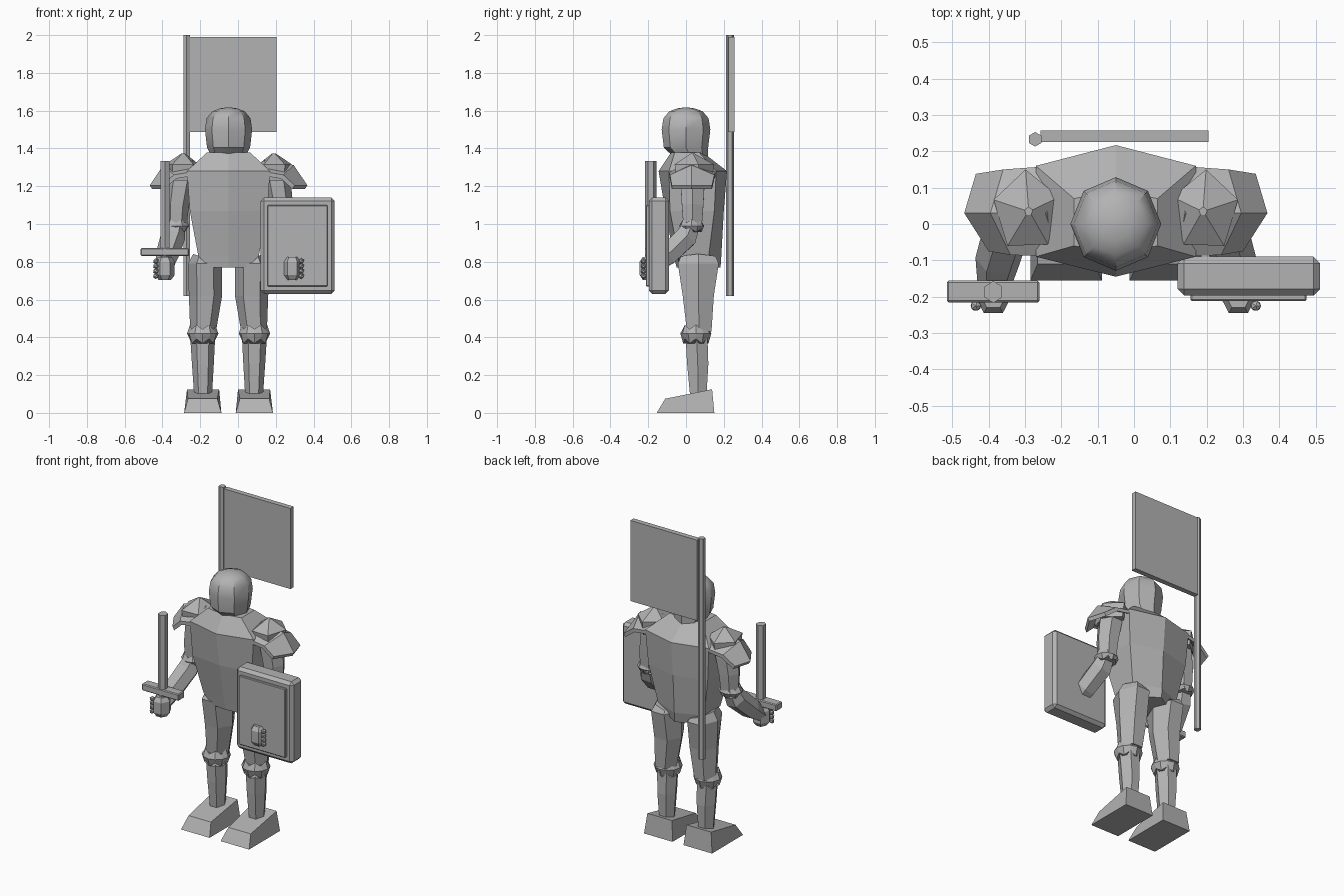
import bpy, bmesh, math
from mathutils import Vector

if "Cube" in bpy.data.objects:
    bpy.data.objects.remove(bpy.data.objects["Cube"])

CX = -0.05  # symmetry plane of the figure
steel = bpy.data.materials.new("steel_grey")
steel.diffuse_color = (0.45, 0.45, 0.45, 1)
steel.use_nodes = True
steel.node_tree.nodes["Principled BSDF"].inputs["Base Color"].default_value = steel.diffuse_color


def finish(bm, name, bevel=0, smooth=0):
    bmesh.ops.recalc_face_normals(bm, faces=bm.faces[:])
    me = bpy.data.meshes.new(name)
    bm.to_mesh(me)
    bm.free()
    me.materials.append(steel)
    ob = bpy.data.objects.new(name, me)
    bpy.context.collection.objects.link(ob)
    if bevel:
        m = ob.modifiers.new("bevel", 'BEVEL')
        m.width, m.segments = bevel, 1
    if smooth:
        bpy.ops.object.select_all(action='DESELECT')
        ob.select_set(True)
        bpy.context.view_layer.objects.active = ob
        bpy.ops.object.shade_smooth_by_angle(angle=math.radians(smooth))
    return ob


def loft(name, rings, side=1, **kw):
    """Skin closed rings; side=-1 mirrors across the figure's middle."""
    bm = bmesh.new()
    vs = [[bm.verts.new((p[0] if side > 0 else 2 * CX - p[0], p[1], p[2]))
           for p in r] for r in rings]
    n = len(vs[0])
    for a, b in zip(vs, vs[1:]):
        for i in range(n):
            bm.faces.new((a[i], a[(i + 1) % n], b[(i + 1) % n], b[i]))
    bm.faces.new(vs[0])
    bm.faces.new(vs[-1])
    return finish(bm, name, **kw)


def ring(x, y, z, rx, ry=None, n=6, rot=0.0, zig=0.0):
    ry = rx if ry is None else ry
    return [(x + rx * math.cos(rot + i * math.tau / n),
             y + ry * math.sin(rot + i * math.tau / n),
             z + zig * (-1) ** i) for i in range(n)]


def rect(x0, x1, y0, y1, z, dz=0.0):
    """Rectangle whose back edge is raised by dz."""
    return [(x0, y0, z), (x1, y0, z), (x1, y1, z + dz), (x0, y1, z + dz)]


def box(name, x0, x1, y0, y1, z0, z1, bevel=0):
    return loft(name, [rect(x0, x1, y0, y1, z0), rect(x0, x1, y0, y1, z1)], bevel=bevel)


def tube(name, path, side=1, n=6):
    """Faceted limb along (x, y, z, radius) stations."""
    pts = [Vector(p[:3]) for p in path]
    rings = []
    for i, p in enumerate(pts):
        t = (pts[min(i + 1, len(pts) - 1)] - pts[max(i - 1, 0)]).normalized()
        u = Vector((1, 0, 0))
        u = (u - t * u.dot(t)).normalized()
        v = t.cross(u)
        r = path[i][3]
        rings.append([p + r * (u * math.cos(k * math.tau / n) + v * math.sin(k * math.tau / n))
                      for k in range(n)])
    return loft(name, rings, side)


# Torso: (z, half width, back centre, back side, front side, front centre)
torso = [(1.378, .115, .09, .07, -.06, -.08), (1.28, .22, .217, .16, -.09, -.145),
         (1.07, .205, .20, .15, -.085, -.11), (0.83, .16, .187, .12, -.04, -.065),
         (0.77, .10, .183, .12, -.04, -.05)]
loft("torso", [[(CX, bc, z), (CX + w, bs, z), (CX + w, fs, z),
                (CX, fc, z), (CX - w, fs, z), (CX - w, bs, z)]
               for z, w, bc, bs, fs, fc in torso])

# Helmet dome
loft("helmet", [ring(CX, y, z, r, r * 1.03, 8, 0)
                for z, y, r in ((1.355, .025, .088), (1.405, .0, .114), (1.50, .0, .125),
                                (1.56, .0, .116), (1.597, .0, .085), (1.612, .0, .045),
                                (1.617, .0, .01))], smooth=35)

# Paired parts, described for the sword side and mirrored for the other
for side, tag in ((1, "sword_side"), (-1, "shield_side")):
    # Leg pieces
    loft("thigh_" + tag, [ring(-.185, .07, .43, .068, .075), ring(-.172, .065, .62, .088, .095),
                          ring(-.175, .065, .79, .09, .125),
                          [(x, y, z + (-.175 - x) * .35)
                           for x, y, z in ring(-.172, .065, .82, .065, .105)]], side)
    loft("knee_band_" + tag, [ring(-.187, .052, .38, .067, .067, 12, 0, .012),
                              ring(-.187, .052, .42, .083, .082, 12),
                              ring(-.187, .052, .455, .067, .067, 12, 0, .012)], side)
    loft("shin_" + tag, [ring(-.185, .065, .09, .047, .05), ring(-.186, .062, .26, .058, .065),
                         ring(-.187, .055, .42, .067, .067)], side)
    # Foot with sloped toe
    front = [(-.285, -.155, 0), (-.088, -.155, 0), (-.11, -.11, .075), (-.265, -.11, .075)]
    back = [(-.285, .15, 0), (-.088, .15, 0), (-.1, .138, .125), (-.27, .138, .125)]
    loft("foot_" + tag, [front, back], side)

    # Arm pieces
    tube("upper_arm_" + tag, [(-.29, .035, 1.30, .07), (-.31, .035, 1.20, .072),
                              (-.325, .035, 1.10, .066), (-.33, .035, .97, .055)], side)
    loft("elbow_band_" + tag, [ring(-.33, .03, .965, .056, .052, 12, 0, .008),
                               ring(-.33, .03, .99, .072, .066, 12),
                               ring(-.33, .03, 1.015, .058, .054, 12, 0, .008)], side)
    tube("forearm_" + tag, [(-.33, .03, 1.0, .05), (-.345, .0, .93, .066),
                            (-.375, -.10, .835, .062), (-.387, -.19, .765, .042)], side)
    # Fist and knuckles
    loft("fist_" + tag, [ring(-.387, -.195, z, rx, ry, 6)
                         for z, rx, ry in ((.703, .032, .038), (.73, .052, .058),
                                           (.80, .052, .058), (.825, .036, .04))], side)
    for i in range(4):
        bm = bmesh.new()
        bmesh.ops.create_icosphere(bm, subdivisions=1, radius=.016)
        x = -.435 if side > 0 else 2 * CX + .435
        bmesh.ops.translate(bm, verts=bm.verts[:], vec=(x, -.225, .725 + i * .026))
        finish(bm, "knuckle_%d_%s" % (i + 1, tag))

    # Shoulder cap: faceted five-sided dome
    rot = math.radians(20)
    loft("shoulder_cap_" + tag, [ring(-.295, .035, 1.23, .09, .10, 5, rot),
                                 ring(-.295, .035, 1.315, .095, .115, 5, rot),
                                 ring(-.29, .035, 1.372, .012, .012, 5, rot)], side)
    # Shoulder skirt: ridged plate flaring outward, with an underside
    bm = bmesh.new()
    cols = [[(-.22, .16, 1.28), (-.24, .03, 1.34), (-.22, -.09, 1.28)],
            [(-.36, .15, 1.26), (-.395, .03, 1.312), (-.34, -.085, 1.26)],
            [(-.435, .138, 1.205), (-.467, .03, 1.205), (-.40, -.075, 1.205)]]
    vs = [[bm.verts.new((x if side > 0 else 2 * CX - x, y, z)) for x, y, z in c] for c in cols]
    for a, b in zip(vs, vs[1:]):
        for i in range(2):
            bm.faces.new((a[i], a[i + 1], b[i + 1], b[i]))
    low = bmesh.ops.extrude_face_region(bm, geom=bm.faces[:], use_keep_orig=True)
    moved = [v for v in low["geom"] if isinstance(v, bmesh.types.BMVert)]
    for v in moved:
        v.co.z -= .02
        v.co.x += .012 * side
    finish(bm, "shoulder_skirt_" + tag)

# Sword
loft("sword_blade", [ring(-.387, -.187, .76, .028, .03, 6, math.pi / 6),
                     ring(-.387, -.187, 1.333, .028, .03, 6, math.pi / 6)])
box("sword_guard", -.515, -.26, -.216, -.156, .83, .872, bevel=.005)

# Shield with raised front panel
box("shield_body", .12, .512, -.197, -.09, .63, 1.14, bevel=.018)
box("shield_panel", .155, .475, -.212, -.19, .67, 1.10, bevel=.004)

# Banner on the back
loft("banner_pole", [ring(-.272, .233, .62, .02, .02, 6, math.pi / 6),
                     ring(-.272, .233, 2.0, .02, .02, 6, math.pi / 6)])
box("banner_flag", -.257, .205, .225, .257, 1.487, 1.99)
